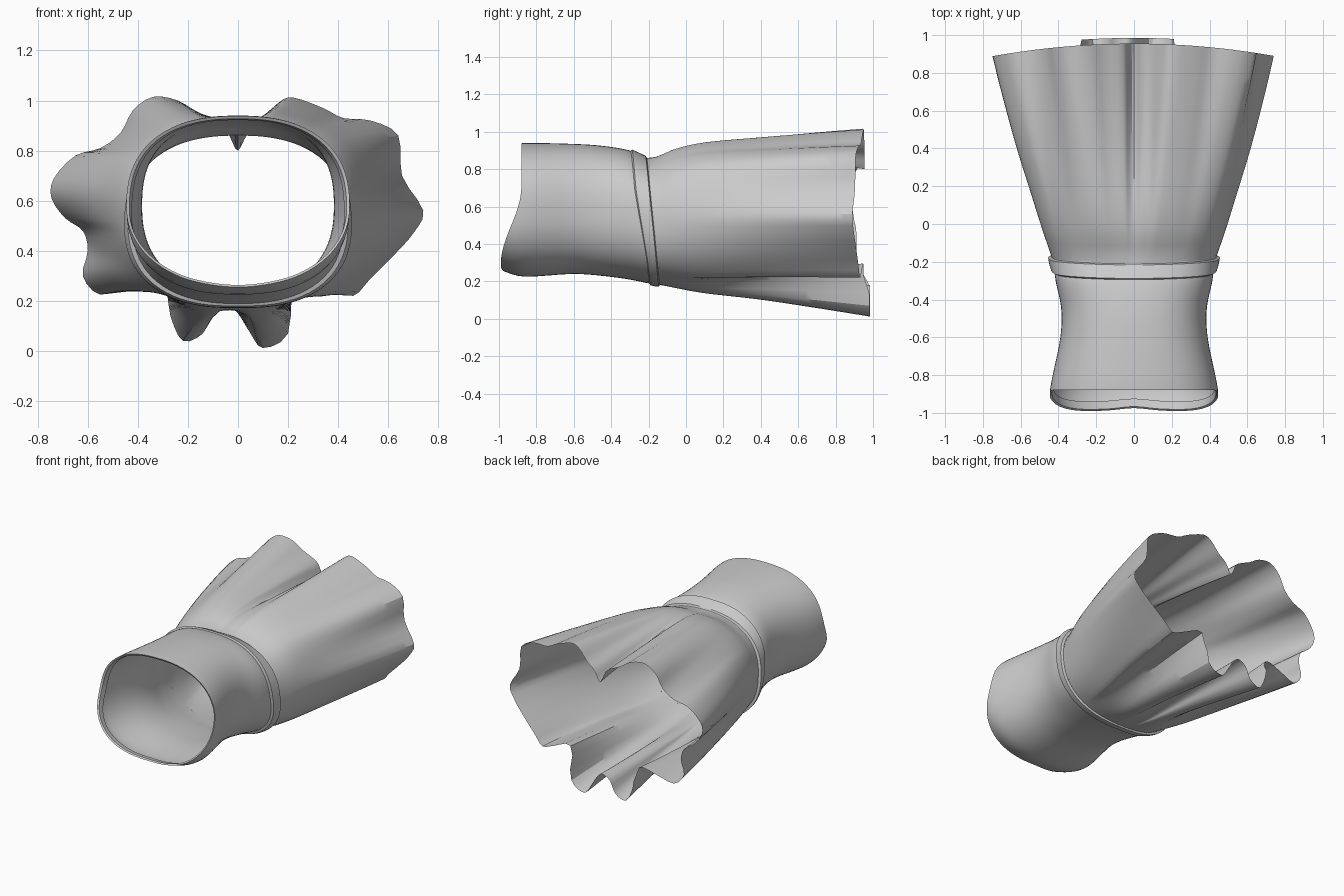
import bpy, math

if "Cube" in bpy.data.objects:
    bpy.data.objects.remove(bpy.data.objects["Cube"])

# Section table along the length: y, half width, top z, bottom z
SECT = [(-1.0, .42, .93, .265), (-.92, .445, .935, .235), (-.85, .44, .94, .225),
        (-.6, .39, .935, .24), (-.45, .385, .925, .23), (-.3, .415, .90, .21),
        (-.2, .43, .86, .19), (-.05, .475, .91, .17), (.1, .515, .935, .16),
        (.4, .59, .945, .165), (.7, .65, .95, .165), (1.0, .70, .95, .165)]

# Pleated hem outline (x, z), clockwise from the top fold
HEM = [(0, .80), (.04, .87), (.1, .92), (.16, .99), (.22, 1.012), (.34, .97), (.42, .93),
       (.53, .92), (.64, .86), (.655, .70), (.74, .56), (.70, .47), (.63, .39), (.53, .29),
       (.46, .22), (.37, .25), (.23, .29), (.2, .07), (.1, .012), (.05, .07), (0, .15),
       (-.04, .18), (-.1, .15), (-.14, .07), (-.22, .04), (-.27, .14), (-.30, .28),
       (-.42, .26), (-.55, .225), (-.62, .30), (-.60, .40), (-.62, .48), (-.69, .53),
       (-.745, .61), (-.735, .69), (-.65, .78), (-.55, .81), (-.47, .87), (-.42, .96),
       (-.34, 1.015), (-.24, 1.0), (-.16, .95), (-.06, .90), (-.03, .85)]


def section(y):
    """Smooth (Hermite) lookup in the section table."""
    y = min(max(y, -1), 1)
    i = max(k for k in range(len(SECT) - 1) if SECT[k][0] <= y)
    a, b = SECT[i], SECT[i + 1]
    p, q = SECT[max(i - 1, 0)], SECT[min(i + 2, len(SECT) - 1)]
    h = b[0] - a[0]
    t = (y - a[0]) / h
    out = []
    for k in (1, 2, 3):
        m0 = (b[k] - p[k]) / (b[0] - p[0]) * h
        m1 = (q[k] - a[k]) / (q[0] - a[0]) * h
        out.append((2*t**3 - 3*t*t + 1) * a[k] + (t**3 - 2*t*t + t) * m0
                   + (3*t*t - 2*t**3) * b[k] + (t**3 - t*t) * m1)
    return out


def oval(y, ang, grow=0.0):
    """Rounded-box oval point at length y, direction ang."""
    rx, top, bot = section(y)
    rz, cz, n = (top - bot) / 2, (top + bot) / 2, 2.4
    c, s = math.cos(ang), math.sin(ang)
    r = (abs(c)**n + abs(s)**n) ** (-1 / n)
    return (rx + grow) * r * c, cz + (rz + grow) * r * s


def loft(name, rings):
    n = len(rings[0])
    verts = [v for ring in rings for v in ring]
    faces = [(i*n + j, i*n + (j + 1) % n, (i + 1)*n + (j + 1) % n, (i + 1)*n + j)
             for i in range(len(rings) - 1) for j in range(n)]
    me = bpy.data.meshes.new(name)
    me.from_pydata(verts, [], faces)
    ob = bpy.data.objects.new(name, me)
    bpy.context.collection.objects.link(ob)
    bpy.context.view_layer.objects.active = ob
    ob.select_set(True)
    bpy.ops.object.shade_smooth_by_angle(angle=math.radians(30))
    ob.select_set(False)
    return ob


def seam(ang):
    return -.17 - .035 * math.sin(ang)


def neck(ang):
    """Neckline: straight at the back, rising over the bust with a small centre dip."""
    s = math.sin(ang)
    t = min(max((.35 - s) / 1.2, 0), 1)
    y = -.88 - .11 * t * t * (3 - 2 * t)
    if s < 0:
        y += .015 * math.exp(-(math.cos(ang) / .25) ** 2)
    return y


def hem_y(x, z):
    return .955 - .065 * (abs(x) / .74) ** 2 + (.03 if z < .2 and abs(x) < .3 else 0)


# Refine the hem outline with a Catmull-Rom curve
hem, N = [], len(HEM)
for i in range(N):
    p0, p1, p2, p3 = (HEM[(i + k) % N] for k in (-1, 0, 1, 2))
    for t in (0, 1/3, 2/3):
        hem.append(tuple(.5 * (2*b + (c - a)*t + (2*a - 5*b + 4*c - d)*t*t
                               + (3*b - a - 3*c + d)*t**3)
                         for a, b, c, d in zip(p0, p1, p2, p3)))

# Skirt: smooth oval at the waist, folds growing to the hem
STEPS = 26
rings = [[] for _ in range(STEPS + 1)]
for x, z in hem:
    rx, top, bot = section(.95)
    ang = math.atan2((z - (top + bot) / 2) / ((top - bot) / 2), x / rx)
    y0, y1 = seam(ang), hem_y(x, z)
    ox, oz = oval(y1, ang)
    for i in range(STEPS + 1):
        s = i / STEPS
        y = y0 + (y1 - y0) * s
        px, pz = oval(y, ang)
        w = s ** 1.2
        rings[i].append((px + (x - ox) * w, y, pz + (z - oz) * w))
loft("skirt", rings)

# Bodice with a narrow turned-in neckline edge
M = 96
angles = [2 * math.pi * j / M for j in range(M)]
rings = []
for u, grow in [(.06, -.018), (.01, -.012)] + [(i / 22, 0) for i in range(23)]:
    ring = []
    for a in angles:
        y = neck(a) + (seam(a) - neck(a)) * u
        x, z = oval(y, a, grow)
        ring.append((x, y, z))
    rings.append(ring)
loft("bodice", rings)

# Belt: raised band, narrowing toward the front of the dress
rings = []
for v, grow in ((0, 0), (.08, .014), (.5, .018), (.92, .016), (1, 0)):
    ring = []
    for a in angles:
        width = .055 + .03 * min(max(math.sin(a) + .6, 0), 1)
        y = seam(a) - .005 - width * (1 - v)
        x, z = oval(y, a, grow * (.6 + .6 * abs(math.cos(a))))
        ring.append((x, y, z))
    rings.append(ring)
loft("belt", rings)
